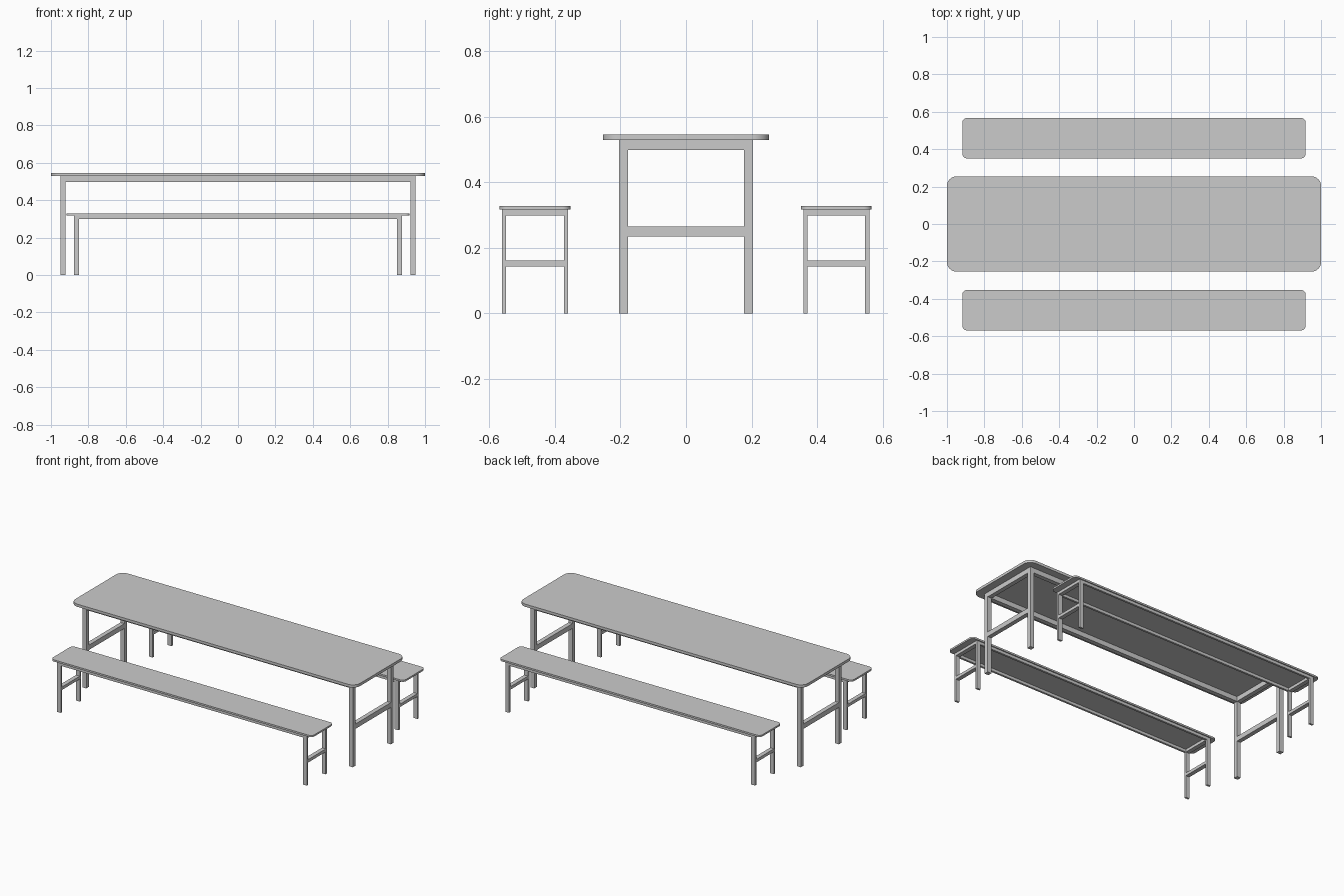
import bpy, bmesh
from math import sin, cos, pi

if "Cube" in bpy.data.objects:
    bpy.data.objects.remove(bpy.data.objects["Cube"])


def make_object(name, bm):
    bmesh.ops.recalc_face_normals(bm, faces=bm.faces)
    mesh = bpy.data.meshes.new(name)
    bm.to_mesh(mesh)
    bm.free()
    obj = bpy.data.objects.new(name, mesh)
    bpy.context.collection.objects.link(obj)
    return obj


def bar(name, x0, x1, y0, y1, z0, z1):
    bm = bmesh.new()
    bmesh.ops.create_cube(bm, size=1)
    for v in bm.verts:
        v.co = ((x0 + x1) / 2 + v.co.x * (x1 - x0),
                (y0 + y1) / 2 + v.co.y * (y1 - y0),
                (z0 + z1) / 2 + v.co.z * (z1 - z0))
    return make_object(name, bm)


def rounded_slab(name, hx, hy, cy, z0, z1, r, seg=8):
    bm = bmesh.new()
    verts = []
    for i, (sx, sy) in enumerate([(1, 1), (-1, 1), (-1, -1), (1, -1)]):
        for k in range(seg + 1):
            a = pi / 2 * (i + k / seg)
            verts.append(bm.verts.new((sx * (hx - r) + r * cos(a),
                                       cy + sy * (hy - r) + r * sin(a), z0)))
    face = bm.faces.new(verts)
    ext = bmesh.ops.extrude_face_region(bm, geom=[face], use_keep_orig=True)
    for v in [g for g in ext["geom"] if isinstance(g, bmesh.types.BMVert)]:
        v.co.z = z1
    obj = make_object(name, bm)
    bpy.context.view_layer.objects.active = obj
    obj.select_set(True)
    bpy.ops.object.shade_smooth_by_angle(angle=pi / 6)
    obj.select_set(False)


def trestle(name, cy, top, frame, leg, rail_z, stretcher):
    """Slab on four legs, joined by a rail frame and one stretcher per end."""
    hx, hy, z0, z1, r = top
    fx, fy = frame          # outer half extents of the frame
    lx, ly = leg            # leg section
    rounded_slab(name + "_top", hx, hy, cy, z0, z1, r)
    for s, side in ((-1, "left"), (1, "right")):
        xa, xb = sorted((s * fx, s * (fx - lx)))
        for t, end in ((-1, "front"), (1, "back")):
            ya, yb = sorted((cy + t * fy, cy + t * (fy - ly)))
            bar(f"{name}_{end}_{side}_leg", xa, xb, ya, yb, 0, z0)
        inner = fy - ly
        bar(f"{name}_{side}_end_rail", xa, xb, cy - inner, cy + inner, rail_z, z0)
        bar(f"{name}_{side}_stretcher", xa, xb, cy - inner, cy + inner, *stretcher)
    # long rails under the slab
    for t, end in ((-1, "front"), (1, "back")):
        ya, yb = sorted((cy + t * fy, cy + t * (fy - ly)))
        bar(f"{name}_{end}_long_rail", -fx + lx, fx - lx, ya, yb, rail_z, z0)


# Table
trestle("table", 0, (1.0, 0.254, 0.529, 0.546, 0.05), (0.95, 0.205),
        (0.028, 0.028), 0.498, (0.234, 0.265))

# Benches on both sides
for cy, name in ((-0.461, "front_bench"), (0.459, "back_bench")):
    trestle(name, cy, (0.918, 0.108, 0.317, 0.328, 0.025), (0.877, 0.101),
            (0.027, 0.013), 0.299, (0.142, 0.161))
